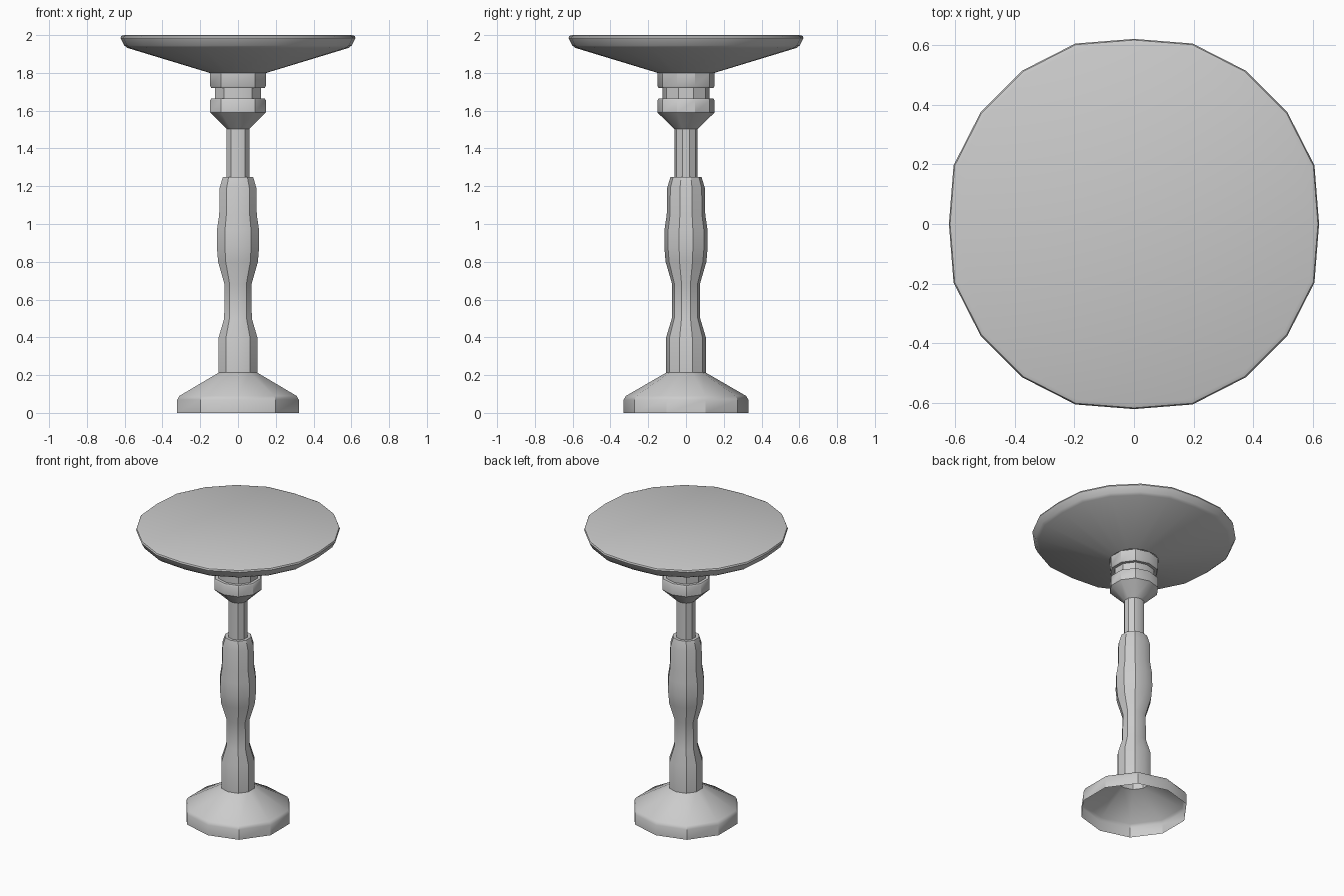
import bpy, bmesh, math

if "Cube" in bpy.data.objects:
    bpy.data.objects.remove(bpy.data.objects["Cube"])


def lathe(name, profile, sides, cap_top=False, cap_bottom=False):
    """Revolve (half_width, height) points into a slightly bulged polygonal solid."""
    bm = bmesh.new()
    rings = []
    for w, z in profile:
        ring = []
        for i in range(sides):
            a = math.pi / 2 + 2 * math.pi * i / sides
            on_axis = min(abs(math.cos(a)), abs(math.sin(a))) < 0.01
            r = w if on_axis else w * 1.025
            ring.append(bm.verts.new((r * math.cos(a), r * math.sin(a), z)))
        rings.append(ring)
    for lo, hi in zip(rings, rings[1:]):
        for i in range(sides):
            j = (i + 1) % sides
            bm.faces.new((lo[i], lo[j], hi[j], hi[i]))
    if cap_top:
        bm.faces.new(rings[-1])
    if cap_bottom:
        bm.faces.new(rings[0][::-1])
    mesh = bpy.data.meshes.new(name)
    bm.to_mesh(mesh)
    bm.free()
    obj = bpy.data.objects.new(name, mesh)
    bpy.context.collection.objects.link(obj)
    bpy.ops.object.select_all(action='DESELECT')
    obj.select_set(True)
    bpy.context.view_layer.objects.active = obj
    bpy.ops.object.shade_smooth_by_angle(angle=math.radians(32))
    return obj


# Hollow flared foot, open underneath
lathe("foot", [(0.33, 0), (0.33, 0.07), (0.318, 0.09), (0.105, 0.213)], 10)

# Turned stem
lathe("stem", [(0.105, 0.213), (0.105, 0.40), (0.075, 0.50), (0.073, 0.68),
               (0.108, 0.80), (0.115, 0.88), (0.114, 0.97), (0.102, 1.05),
               (0.10, 1.19), (0.082, 1.25), (0.062, 1.25), (0.062, 1.503)], 10)

# Double collar under the top
lathe("collar", [(0.062, 1.503), (0.151, 1.59), (0.151, 1.655), (0.145, 1.665),
                 (0.125, 1.665), (0.125, 1.72), (0.145, 1.72), (0.151, 1.73),
                 (0.151, 1.80)], 10)

# Shallow dish-shaped table top with a closed flat surface
lathe("table_top", [(0.15, 1.80), (0.585, 1.932), (0.602, 1.945), (0.622, 1.985),
                    (0.618, 1.995), (0.605, 2.0)], 20, cap_top=True)
